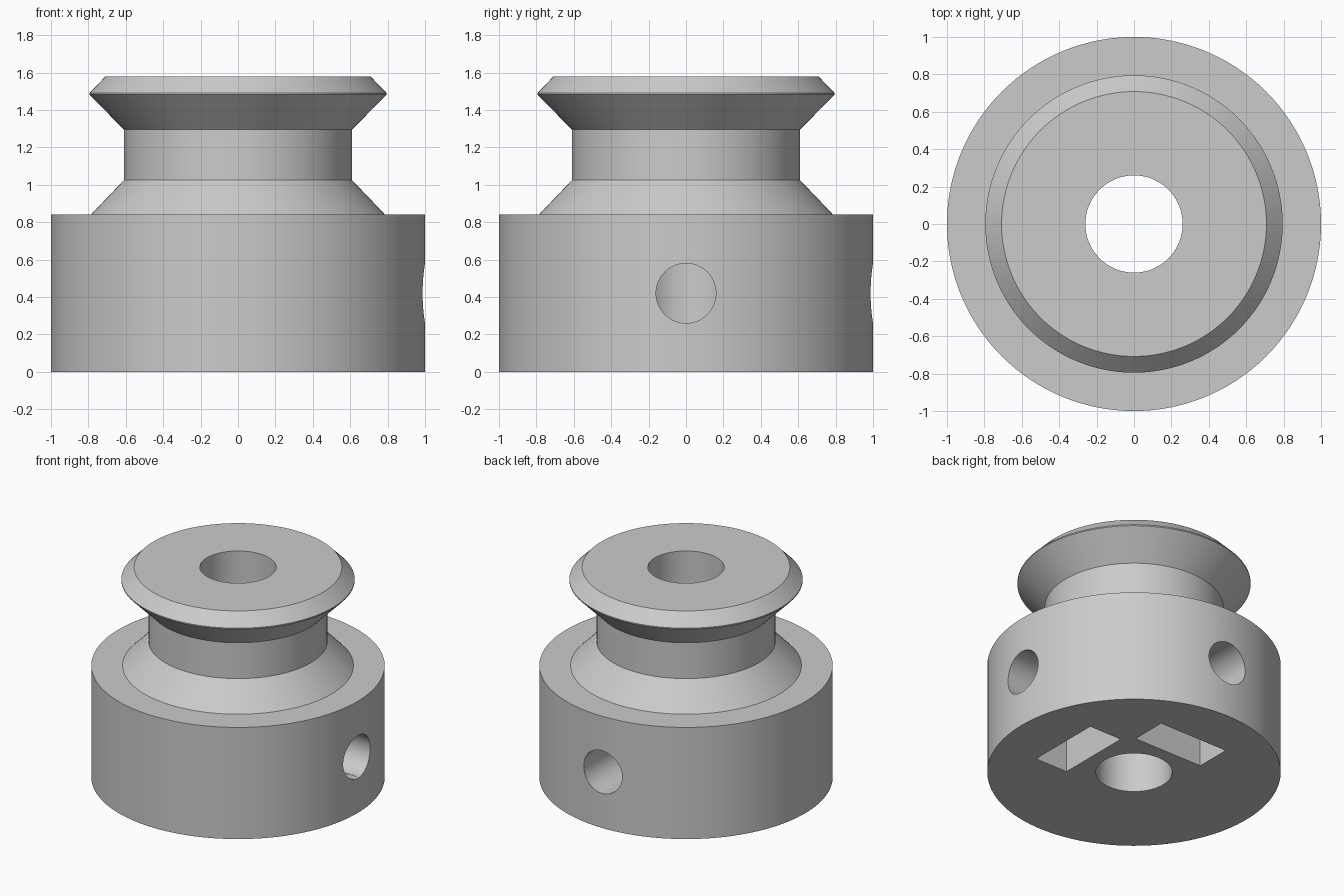
import bpy, bmesh, math
from mathutils import Matrix, Vector

cube = bpy.data.objects.get("Cube")
if cube:
    bpy.data.objects.remove(cube)

grey = bpy.data.materials.new("plain grey")
grey.use_nodes = True
grey.diffuse_color = (0.6, 0.6, 0.6, 1)
grey.node_tree.nodes["Principled BSDF"].inputs["Base Color"].default_value = (0.6, 0.6, 0.6, 1)

SEGMENTS = 128
BASE_TOP = 0.84
SCREW_Z = BASE_TOP / 2
BORE = 0.26


def make_object(name, bm):
    bmesh.ops.recalc_face_normals(bm, faces=bm.faces)
    mesh = bpy.data.meshes.new(name)
    bm.to_mesh(mesh)
    bm.free()
    mesh.materials.append(grey)
    obj = bpy.data.objects.new(name, mesh)
    bpy.context.collection.objects.link(obj)
    return obj


def lathe(name, profile):
    """Revolve a closed (radius, height) profile around z."""
    bm = bmesh.new()
    rings = []
    for i in range(SEGMENTS):
        a = 2 * math.pi * i / SEGMENTS
        rings.append([bm.verts.new((r * math.cos(a), r * math.sin(a), z)) for r, z in profile])
    n = len(profile)
    for i in range(SEGMENTS):
        a, b = rings[i], rings[(i + 1) % SEGMENTS]
        for j in range(n):
            k = (j + 1) % n
            bm.faces.new((a[j], b[j], b[k], a[k]))
    return make_object(name, bm)


def radial_prism(name, outline, start, end, angle):
    """Extrude a (sideways, height) outline outward along a radius."""
    bm = bmesh.new()
    face = bm.faces.new([bm.verts.new((start, y, z)) for y, z in outline])
    moved = bmesh.ops.extrude_face_region(bm, geom=[face])["geom"]
    verts = [v for v in moved if isinstance(v, bmesh.types.BMVert)]
    bmesh.ops.translate(bm, verts=verts, vec=Vector((end - start, 0, 0)))
    bmesh.ops.rotate(bm, verts=bm.verts, cent=(0, 0, 0), matrix=Matrix.Rotation(angle, 3, "Z"))
    obj = make_object(name, bm)
    obj.hide_render = True
    return obj


# Pulley body: hub, tapered groove, rim and central bore
pulley = lathe("pulley_body", [
    (BORE, 0), (1, 0), (1, BASE_TOP), (0.787, BASE_TOP),
    (0.61, 1.025), (0.61, 1.295), (0.795, 1.483), (0.795, 1.491),
    (0.708, 1.58), (BORE, 1.58)])

# Screw holes and nut pockets on the left and back sides
circle = [(0.16 * math.cos(2 * math.pi * i / 64), SCREW_Z + 0.16 * math.sin(2 * math.pi * i / 64))
          for i in range(64)]
half = 0.287
pocket = [(-half, -0.1), (half, -0.1), (half, SCREW_Z + half * math.tan(math.pi / 6)),
          (0, SCREW_Z + half / math.cos(math.pi / 6)),
          (-half, SCREW_Z + half * math.tan(math.pi / 6))]
cutters = []
for side, angle in (("left", 0), ("back", math.pi / 2)):
    cutters.append(radial_prism(side + "_screw_hole_cutter", circle, 0.1, 1.2, angle))
    cutters.append(radial_prism(side + "_nut_pocket_cutter", pocket, 0.36, 0.63, angle))

bpy.ops.object.select_all(action="DESELECT")
bpy.context.view_layer.objects.active = pulley
pulley.select_set(True)
for cutter in cutters:
    mod = pulley.modifiers.new("cut", "BOOLEAN")
    mod.operation = "DIFFERENCE"
    mod.solver = "EXACT"
    mod.object = cutter
    bpy.ops.object.modifier_apply(modifier=mod.name)
    bpy.data.objects.remove(cutter)

# Smooth round walls, keep the edges crisp
bpy.ops.object.shade_smooth_by_angle(angle=math.radians(25))
